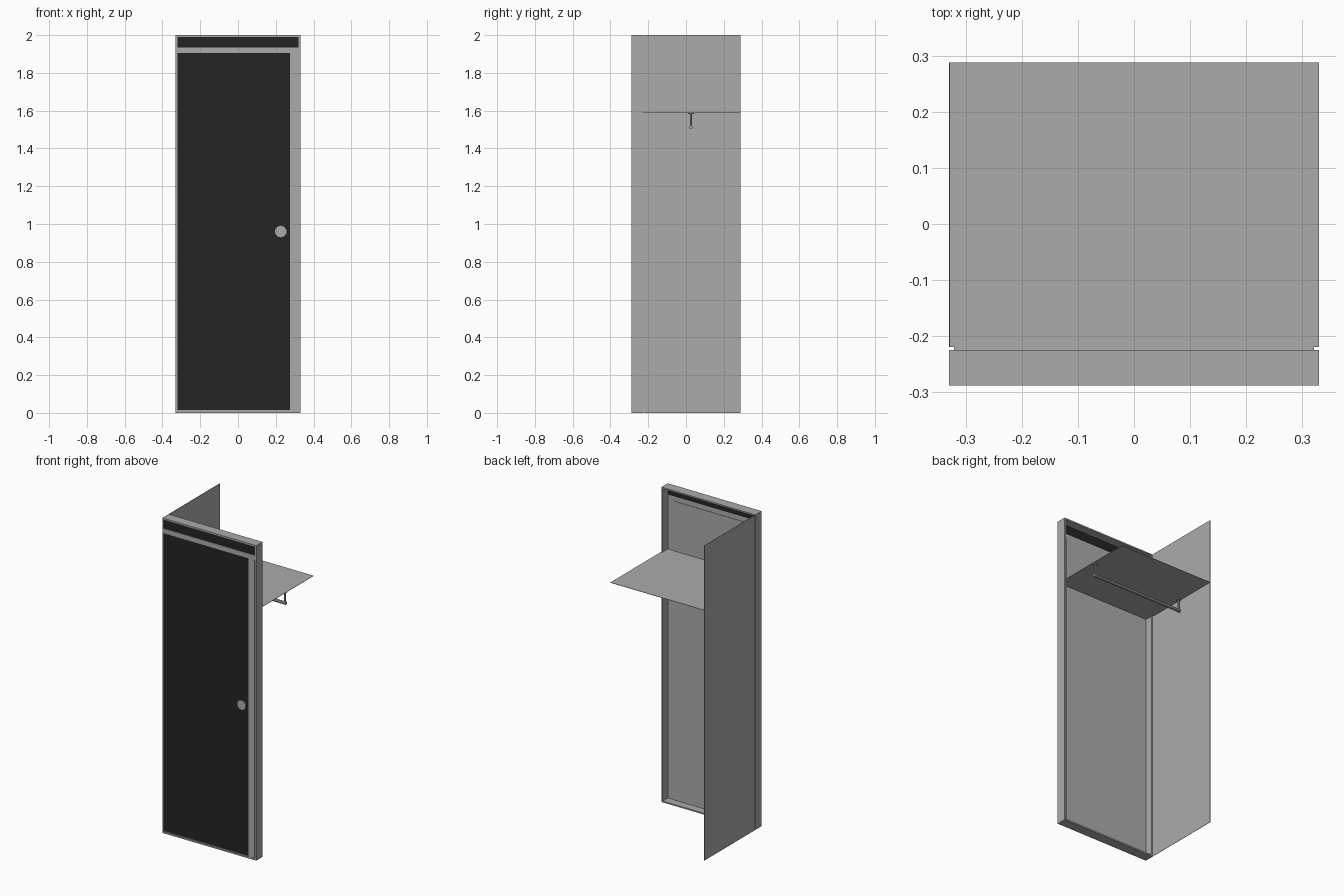
import bpy
import bmesh
from mathutils import Matrix, Vector

cube = bpy.data.objects.get("Cube")
if cube:
    bpy.data.objects.remove(cube, do_unlink=True)


def make_material(name, rgb):
    mat = bpy.data.materials.new(name)
    mat.use_nodes = True
    color = (*rgb, 1.0)
    mat.diffuse_color = color
    mat.node_tree.nodes["Principled BSDF"].inputs["Base Color"].default_value = color
    return mat


GREY = make_material("light grey", (0.41, 0.41, 0.41))
DARK = make_material("charcoal", (0.017, 0.017, 0.017))


def finish(name, bm, mat):
    mesh = bpy.data.meshes.new(name)
    bm.to_mesh(mesh)
    bm.free()
    mesh.materials.append(mat)
    obj = bpy.data.objects.new(name, mesh)
    bpy.context.collection.objects.link(obj)
    return obj


def box(name, x, y, z, mat=GREY):
    """Box from (min, max) ranges on each axis."""
    bm = bmesh.new()
    size = [r[1] - r[0] for r in (x, y, z)]
    mid = Vector([(r[0] + r[1]) / 2 for r in (x, y, z)])
    bmesh.ops.create_cube(bm, size=1, matrix=Matrix.Translation(mid) @ Matrix.Diagonal((*size, 1)))
    return finish(name, bm, mat)


def cylinder(name, center, axis, radius, length, sides, mat=GREY):
    bm = bmesh.new()
    turn = Vector(axis).to_track_quat("Z", "Y").to_matrix().to_4x4()
    bmesh.ops.create_cone(bm, cap_ends=True, segments=sides, radius1=radius, radius2=radius,
                          depth=length, matrix=Matrix.Translation(center) @ turn)
    return finish(name, bm, mat)


W, FRONT, REAR, BACK, TOP = 0.33, -0.2875, -0.225, 0.2875, 2.0
EDGE = 0.009            # thickness of the frame shell
SHEET = FRONT + 0.010   # rear face of the front sheet
INNER = W - EDGE
SHELF = 1.59

# Open-backed frame shell
for side, label in ((-1, "right"), (1, "left")):
    box(label + "_stile", sorted((side * W, side * INNER)), (FRONT, REAR), (0, TOP))
box("frame_head", (-INNER, INNER), (FRONT, REAR), (TOP - EDGE, TOP))
box("frame_sill", (-INNER, INNER), (FRONT, REAR), (0, EDGE))

# Crossbar and dark transom
box("crossbar", (-INNER, INNER), (FRONT, SHEET), (1.905, 1.935))
box("transom_panel", (-INNER, INNER), (FRONT + 0.004, SHEET), (1.935, TOP - EDGE), DARK)

# Door leaf: dark outer sheet over a grey inner sheet
DOOR_EDGE = 0.275
box("door_front", (-INNER, DOOR_EDGE), (FRONT + 0.004, FRONT + 0.007), (0.014, 1.905), DARK)
box("door_back", (-INNER, DOOR_EDGE), (FRONT + 0.007, SHEET + 0.003), (EDGE, 1.905))

# Fixed jamb beside the door with a raised strip
box("jamb", (DOOR_EDGE, INNER), (FRONT + 0.004, SHEET), (EDGE, 1.905))
box("jamb_bead", (DOOR_EDGE, 0.295), (FRONT, FRONT + 0.004), (EDGE, 1.905))
box("jamb_strip", (0.298, 0.318), (FRONT + 0.001, FRONT + 0.004), (0.014, 1.9))

# Round knob
cylinder("door_knob", (0.226, FRONT + 0.002, 0.96), (0, 1, 0), 0.031, 0.005, 10)

# Side wall
box("side_panel", (-W, -W + 0.002), (REAR + 0.006, BACK), (0, TOP))

# Shelf with a narrower tongue that fits inside the frame
box("shelf", (-W, W), (REAR + 0.006, BACK), (SHELF - 0.002, SHELF))
box("shelf_tongue", (-INNER, INNER), (SHEET, REAR + 0.006), (SHELF - 0.002, SHELF))

# Hanging rail and its brackets
RAIL_Y, RAIL_Z = 0.026, 1.512
cylinder("hanging_rail", (0, RAIL_Y, RAIL_Z), (1, 0, 0), 0.010, 0.64, 8)
for side, label in ((-1, "right"), (1, "left")):
    x = side * 0.312
    cylinder(label + "_hanger", (x, RAIL_Y, (RAIL_Z + SHELF) / 2), (0, 0, 1), 0.005, SHELF - RAIL_Z, 8)
    cylinder(label + "_hanger_flange", (x, RAIL_Y, SHELF - 0.005), (0, 0, 1), 0.016, 0.006, 8)
